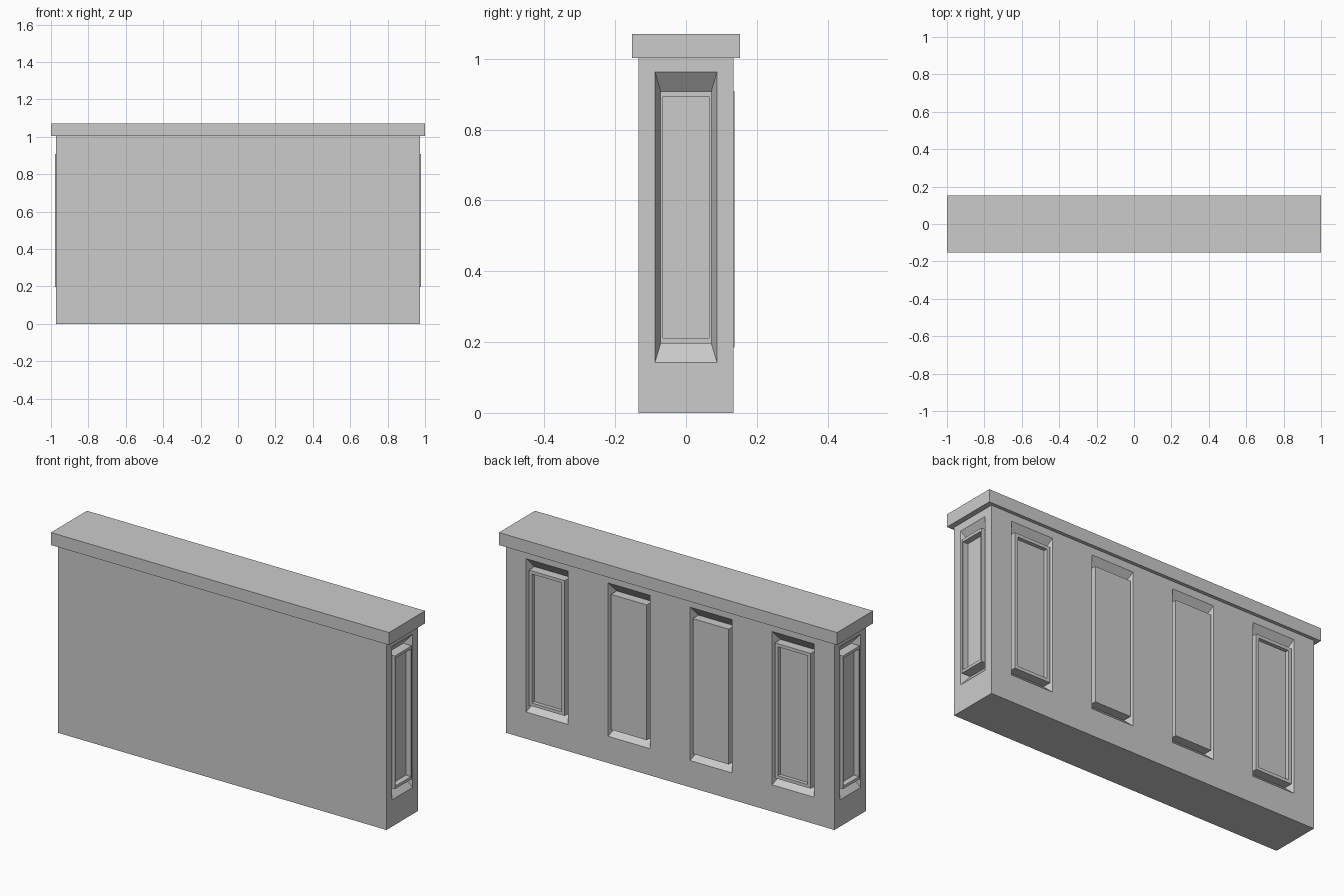
import bpy, bmesh

if "Cube" in bpy.data.objects:
    bpy.data.objects.remove(bpy.data.objects["Cube"])

BX, BY = 0.972, 0.134      # body half sizes
TOP = 1.003


def make_object(name, bm):
    bmesh.ops.recalc_face_normals(bm, faces=bm.faces)
    me = bpy.data.meshes.new(name)
    bm.to_mesh(me)
    bm.free()
    ob = bpy.data.objects.new(name, me)
    bpy.context.collection.objects.link(ob)
    return ob


def loft(bm, rings, place):
    """Closed solid through rectangles (u0, u1, z0, z1, outward offset)."""
    loops = []
    for u0, u1, z0, z1, n in rings:
        loops.append([bm.verts.new(place(u, z, n)) for u, z in
                      ((u0, z0), (u1, z0), (u1, z1), (u0, z1))])
    for a, b in zip(loops, loops[1:]):
        for i in range(4):
            j = (i + 1) % 4
            bm.faces.new((a[i], a[j], b[j], b[i]))
    bm.faces.new(loops[0])
    bm.faces.new(loops[-1])


def box(name, x, y, z0, z1):
    bm = bmesh.new()
    loft(bm, [(-x, x, -y, y, z0), (-x, x, -y, y, z1)],
         lambda u, v, n: (u, v, n))
    return make_object(name, bm)


def back(u, z, n):
    return (u, BY + n, z)


def right(u, z, n):
    return (BX + n, u, z)


def left(u, z, n):
    return (-BX - n, u, z)


# name, placement, centre, opening half width, block half width,
# block bottom, pocket depth, raise, rim width, rim height, rim recess
panels = [("right_panel", right, 0, 0.0875, 0.0715, 0.196, 0.045, 0.006, 0.007, 0.015, 0.03),
          ("left_panel", left, 0, 0.0875, 0.0715, 0.196, 0.045, 0.006, 0.007, 0.015, 0.03)]
for i in range(4):
    rim = 0.018 if i in (0, 3) else 0
    panels.append((f"back_panel_{i + 1}", back, (i - 1.5) * 0.485, 0.124, 0.106,
                   0.185, 0.045, 0.003, rim, 0.017, 0.02))

# Wall body and cap
body = box("wall_body", BX, BY, 0, TOP)
box("wall_cap", 1.0, 0.152, TOP, 1.07)

# Bevelled pockets and raised panels
Z0, Z1, B1 = 0.143, 0.963, 0.908
cut = bmesh.new()
for name, place, c, wo, wi, b0, d, p, rim, rim_z, rec in panels:
    e = 0.2                # extend the slope past the face for a clean cut
    loft(cut, [(c - wi, c + wi, b0, B1, -d),
               (c - wo - e * (wo - wi), c + wo + e * (wo - wi),
                Z0 - e * (b0 - Z0), Z1 + e * (Z1 - B1), e * d)], place)
    rings = [(c - wi, c + wi, b0, B1, -d - 0.005), (c - wi, c + wi, b0, B1, p)]
    if rim:
        inner = (c - wi + rim, c + wi - rim, b0 + rim_z, B1 - rim_z)
        rings += [inner + (p,), inner + (p - rec,)]
    bm = bmesh.new()
    loft(bm, rings, place)
    make_object(name, bm)

cutter = make_object("pocket_cutter", cut)
cutter.hide_render = True
cutter.hide_viewport = False
cutter.display_type = 'WIRE'
mod = body.modifiers.new("pockets", 'BOOLEAN')
mod.operation = 'DIFFERENCE'
mod.solver = 'EXACT'
mod.object = cutter
